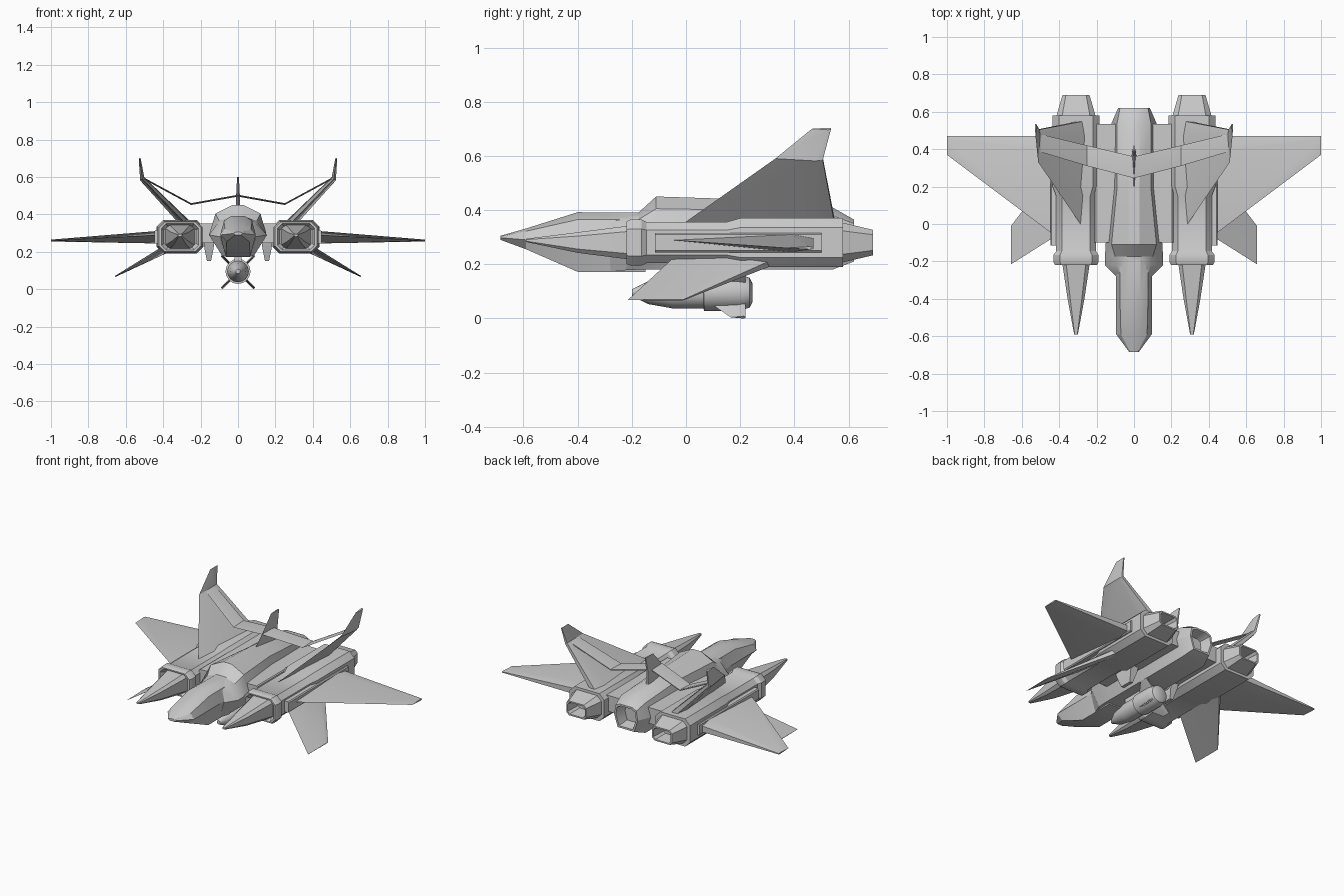
import bpy, bmesh
from mathutils import Vector


def loft(name, loops, mirror=False, angle=0.5):
    """Skin a list of equal-length point loops and cap both ends."""
    bm = bmesh.new()
    rings = [[bm.verts.new(p) for p in loop] for loop in loops]
    n = len(rings[0])
    for a, b in zip(rings, rings[1:]):
        for i in range(n):
            j = (i + 1) % n
            bm.faces.new((a[i], a[j], b[j], b[i]))
    bm.faces.new(rings[0][::-1])
    bm.faces.new(rings[-1])
    bmesh.ops.recalc_face_normals(bm, faces=bm.faces)
    me = bpy.data.meshes.new(name)
    bm.to_mesh(me)
    bm.free()
    ob = bpy.data.objects.new(name, me)
    bpy.context.collection.objects.link(ob)
    if mirror:
        ob.modifiers.new("Mirror", 'MIRROR').use_mirror_merge = False
    bpy.ops.object.select_all(action='DESELECT')
    ob.select_set(True)
    bpy.context.view_layer.objects.active = ob
    bpy.ops.object.shade_smooth_by_angle(angle=angle)
    return ob


def hull(y, *half):
    """Symmetric cross-section from (half width, z) pairs, top to bottom."""
    return [(x, y, z) for x, z in half] + [(-x, y, z) for x, z in reversed(half)]


def octo(y, w, h, cut, cx=0.31, cz=0.28):
    """Chamfered rectangle with half sizes w and h."""
    pts = [(w - cut, h), (w, h - cut), (w, cut - h), (w - cut, -h),
           (cut - w, -h), (-w, cut - h), (-w, h - cut), (cut - w, h)]
    return [(cx + x, y, cz + z) for x, z in pts]


def fin(name, sections, normal, mirror=True):
    """Wing from (leading point, trailing point, half thickness) sections."""
    n = Vector(normal).normalized()
    loops = []
    for le, te, t in sections:
        le, te = Vector(le), Vector(te)
        ridge = le.lerp(te, 0.85)
        loops.append([le, ridge + n * t, te + n * t * 0.6, te - n * t * 0.6, ridge - n * t])
    return loft(name, loops, mirror)


# Nose and cockpit
loft("nose", [
    hull(-0.685, (0.012, 0.305), (0.02, 0.302), (0.025, 0.298), (0.015, 0.290)),
    hull(-0.59, (0.03, 0.332), (0.07, 0.322), (0.095, 0.290), (0.06, 0.255)),
    hull(-0.40, (0.035, 0.392), (0.075, 0.365), (0.095, 0.290), (0.065, 0.172)),
    hull(-0.15, (0.035, 0.390), (0.075, 0.365), (0.095, 0.290), (0.065, 0.172))])

# Central body with hollow exhaust
loft("body", [
    hull(-0.28, (0.03, 0.388), (0.07, 0.36), (0.095, 0.28), (0.065, 0.175)),
    hull(-0.22, (0.03, 0.389), (0.09, 0.36), (0.155, 0.29), (0.085, 0.178)),
    hull(-0.175, (0.03, 0.391), (0.10, 0.365), (0.155, 0.29), (0.085, 0.18)),
    hull(-0.11, (0.03, 0.45), (0.12, 0.405), (0.152, 0.29), (0.085, 0.18)),
    hull(0.20, (0.03, 0.44), (0.09, 0.40), (0.12, 0.29), (0.085, 0.18)),
    hull(0.54, (0.03, 0.41), (0.09, 0.38), (0.12, 0.29), (0.085, 0.18)),
    hull(0.62, (0.045, 0.365), (0.075, 0.35), (0.085, 0.29), (0.06, 0.21)),
    hull(0.62, (0.038, 0.353), (0.064, 0.34), (0.073, 0.29), (0.05, 0.222)),
    hull(0.55, (0.03, 0.34), (0.05, 0.33), (0.055, 0.29), (0.04, 0.235))])

# Engine pods with collar, stepped rear and hollow nozzle
loft("engine_pod", [
    octo(-0.19, 0.085, 0.055, 0.02), octo(-0.22, 0.10, 0.07, 0.025),
    octo(-0.22, 0.112, 0.078, 0.03), octo(-0.205, 0.12, 0.085, 0.035),
    octo(-0.165, 0.12, 0.085, 0.035), octo(-0.145, 0.106, 0.076, 0.03),
    octo(0.15, 0.106, 0.076, 0.03), octo(0.20, 0.125, 0.09, 0.035),
    octo(0.58, 0.125, 0.09, 0.035), octo(0.58, 0.104, 0.073, 0.03),
    octo(0.69, 0.072, 0.047, 0.018), octo(0.69, 0.062, 0.038, 0.014),
    octo(0.60, 0.05, 0.03, 0.012)], True)
loft("intake_cone", [
    octo(-0.59, 0.010, 0.006, 0.003, cz=0.288),
    octo(-0.40, 0.045, 0.038, 0.014), octo(-0.18, 0.078, 0.066, 0.022)], True)

# Structure joining pods to body, and wing roots
for name, y0, y1, w, h, cx, cz in (
        ("pod_bridge", -0.10, 0.535, 0.06, 0.052, 0.15, 0.298),
        ("wing_root", -0.115, 0.50, 0.03, 0.036, 0.417, 0.28)):
    loft(name, [octo(y0, w, h, 0.006, cx, cz), octo(y1, w, h, 0.006, cx, cz)], True)

# Main wings and drooping lower wings
fin("main_wing", [((0.42, -0.065, 0.29), (0.42, 0.47, 0.276), 0.034),
                  ((1.0, 0.37, 0.26), (1.0, 0.47, 0.26), 0.005)], (0, 0, 1))
fin("lower_wing", [((0.38, -0.04, 0.23), (0.38, 0.34, 0.215), 0.022),
                   ((0.657, -0.215, 0.068), (0.657, -0.01, 0.068), 0.003)], (0.5, 0, 0.85))

# Tail fins with upright tips, the kinked wing between them, dorsal fin
fin("tail_fin", [((0.28, -0.01, 0.35), (0.28, 0.55, 0.35), 0.026),
                 ((0.512, 0.33, 0.59), (0.512, 0.505, 0.59), 0.014),
                 ((0.526, 0.465, 0.70), (0.526, 0.535, 0.70), 0.006)], (0.75, 0, -0.6))
fin("rear_wing", [((0.0, 0.245, 0.50), (0.0, 0.36, 0.50), 0.005),
                  ((0.25, 0.31, 0.455), (0.25, 0.42, 0.455), 0.005),
                  ((0.50, 0.385, 0.59), (0.50, 0.48, 0.59), 0.005)], (0, 0, 1))
fin("dorsal_fin", [((0, 0.16, 0.42), (0, 0.40, 0.41), 0.013),
                   ((0, 0.25, 0.50), (0, 0.40, 0.50), 0.010),
                   ((0, 0.34, 0.60), (0, 0.42, 0.60), 0.005)], (1, 0, 0), False)

# Belly pylons
loft("belly_pylon", [
    [(0.155 + sx * w, 0.12 + sy * d, z) for sx, sy in ((1, 1), (-1, 1), (-1, -1), (1, -1))]
    for z, w, d in ((0.26, 0.028, 0.075), (0.22, 0.025, 0.065), (0.15, 0.011, 0.04))], True)

# Missile slung under the belly, with its hanger
bpy.ops.object.select_all(action='DESELECT')
ring = [(y, r) for y, r in ((-0.20, 0.012), (-0.14, 0.042), (-0.05, 0.058), (0.065, 0.058),
                            (0.066, 0.067), (0.20, 0.067), (0.235, 0.055), (0.245, 0.035))]
unit = [Vector((1, 0, 0)) for _ in range(16)]
from math import sin, cos, pi
loft("missile", [[(r * cos(k * pi / 8), y, 0.095 + r * sin(k * pi / 8)) for k in range(16)]
                 for y, r in ring], False, 0.6)
loft("missile_hanger", [octo(-0.06, 0.02, 0.03, 0.005, 0, 0.165),
                        octo(0.16, 0.02, 0.03, 0.005, 0, 0.165)])
for i, (sx, sz) in enumerate(((1, 1), (1, -1))):
    a = Vector((sx, 0, sz))
    c = Vector((0, 0, 0.092))
    for s in (1, -1):
        side = "left" if s > 0 else "right"
        d = Vector((sx * s, 0, sz))
        if i == 0 or i == 1:
            fin("missile_fin_%s_%d" % (side, i),
                [(c + d * 0.03 + Vector((0, 0.08, 0)), c + d * 0.03 + Vector((0, 0.22, 0)), 0.007),
                 (c + d * 0.088 + Vector((0, 0.165, 0)), c + d * 0.088 + Vector((0, 0.22, 0)), 0.006)],
                (d.z, 0, -d.x), False)
